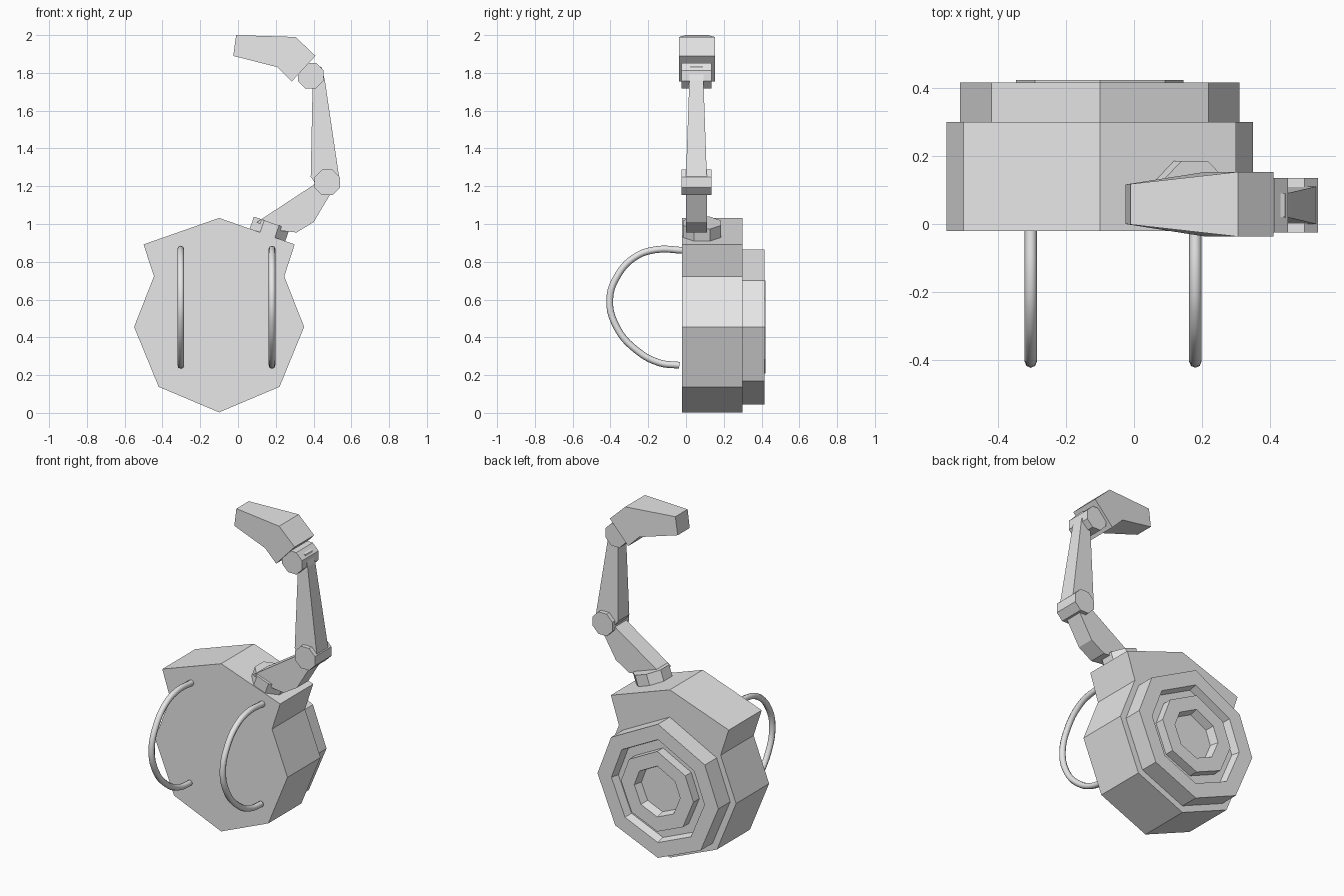
import bpy, bmesh, math
from mathutils import Matrix, Vector

cube = bpy.data.objects.get("Cube")
if cube:
    bpy.data.objects.remove(cube, do_unlink=True)

grey = bpy.data.materials.new("plain grey")
grey.use_nodes = True
grey.diffuse_color = (0.8, 0.8, 0.8, 1)
grey.node_tree.nodes["Principled BSDF"].inputs["Base Color"].default_value = (0.8, 0.8, 0.8, 1)

ARM_Y = 0.055   # centre plane of the arm
CX, CZ = -0.1, 0.455   # centre of the pack


def finish(name, bm):
    bmesh.ops.recalc_face_normals(bm, faces=bm.faces)
    mesh = bpy.data.meshes.new(name)
    bm.to_mesh(mesh)
    bm.free()
    mesh.materials.append(grey)
    obj = bpy.data.objects.new(name, mesh)
    bpy.context.collection.objects.link(obj)
    return obj


def loft(name, loops):
    """Join matching loops of points with quads and cap both ends."""
    bm = bmesh.new()
    rings = [[bm.verts.new(p) for p in loop] for loop in loops]
    n = len(rings[0])
    for a, b in zip(rings, rings[1:]):
        for i in range(n):
            j = (i + 1) % n
            bm.faces.new((a[i], a[j], b[j], b[i]))
    bm.faces.new(rings[0])
    bm.faces.new(rings[-1])
    return finish(name, bm)


def slab(name, profile, centre, half):
    """Extrude an x-z profile along y; half gives the half width at a point."""
    return loft(name, [[(x, centre + s * half(x, z), z) for x, z in profile]
                       for s in (-1, 1)])


def drum(name, location, radius, depth, axis, spin=math.pi / 8):
    """Eight-sided cylinder along an axis."""
    bm = bmesh.new()
    turn = Vector(axis).to_track_quat('Z', 'Y').to_matrix().to_4x4()
    bmesh.ops.create_cone(bm, cap_ends=True, segments=8, radius1=radius,
                          radius2=radius, depth=depth,
                          matrix=Matrix.Translation(location) @ turn
                          @ Matrix.Rotation(spin, 4, 'Z'))
    return finish(name, bm)


def mirrored(half):
    """Close a half outline that runs from top to bottom on the centre line."""
    return half + [(-x, z) for x, z in half[-2:0:-1]]


# Pack body with shoulders
body = mirrored([(0, 0.577), (0.4, 0.437), (0.345, 0.268), (0.45, 0),
                 (0.32, -0.317), (0, -0.452)])
slab("pack_body", [(CX + x, CZ + z) for x, z in body], 0.14, lambda x, z: 0.16)

# Stepped rings on the back
outline = mirrored([(0, 0.41), (0.318, 0.245), (0.41, 0), (0.29, -0.287), (0, -0.41)])
steps = [(1, 0.29), (1, 0.415), (0.77, 0.415), (0.74, 0.365), (0.6, 0.365),
         (0.6, 0.422), (0.38, 0.422), (0.35, 0.37)]
loft("back_rings", [[(CX + s * x, y, CZ + s * z) for x, z in outline]
                    for s, y in steps])

# Strap loops on the front
path = [(-0.01, 0.86), (-0.16, 0.864), (-0.27, 0.825), (-0.36, 0.73), (-0.404, 0.6),
        (-0.365, 0.45), (-0.26, 0.33), (-0.14, 0.265), (-0.035, 0.252)]
for side, x in (("right", -0.303), ("left", 0.18)):
    curve = bpy.data.curves.new("strap_path", 'CURVE')
    curve.dimensions = '3D'
    curve.bevel_depth = 0.018
    curve.bevel_resolution = 2
    curve.resolution_u = 5
    curve.use_fill_caps = True
    spline = curve.splines.new('BEZIER')
    spline.bezier_points.add(len(path) - 1)
    for point, (y, z) in zip(spline.bezier_points, path):
        point.co = (x, y, z)
        point.handle_left_type = point.handle_right_type = 'AUTO'
    helper = bpy.data.objects.new("strap_helper", curve)
    bpy.context.collection.objects.link(helper)
    graph = bpy.context.evaluated_depsgraph_get()
    mesh = bpy.data.meshes.new_from_object(helper.evaluated_get(graph))
    bpy.data.objects.remove(helper, do_unlink=True)
    mesh.materials.clear()
    mesh.materials.append(grey)
    strap = bpy.data.objects.new(side + "_strap", mesh)
    bpy.context.collection.objects.link(strap)

# Arm joints
drum("shoulder_mount", (0.165, 0.085, 0.968), 0.108, 0.08, (0.33, 0, 0.944))
drum("elbow_joint", (0.472, ARM_Y, 1.22), 0.073, 0.16, (0, 1, 0))
drum("wrist_joint", (0.385, ARM_Y, 1.785), 0.073, 0.16, (0, 1, 0))

# Arm segments
slab("lower_arm", [(0.1, 1.01), (0.39, 1.2), (0.46, 1.25), (0.49, 1.16),
                   (0.4, 1.01), (0.31, 0.955), (0.18, 0.97)],
     ARM_Y, lambda x, z: 0.055)
slab("upper_arm", [(0.385, 1.25), (0.395, 1.74), (0.42, 1.84), (0.443, 1.83),
                   (0.46, 1.76), (0.535, 1.25), (0.5, 1.2), (0.42, 1.2)],
     ARM_Y, lambda x, z: 0.057 - 0.035 * (z - 1.2))

# Hooked head, tapering towards its tip
slab("arm_head", [(-0.01, 2.0), (0.305, 1.99), (0.41, 1.89), (0.285, 1.755),
                  (0.21, 1.83), (-0.025, 1.89)],
     0.058, lambda x, z: 0.058 + 0.037 * min(1, max(0, (x + 0.02) / 0.23)))
